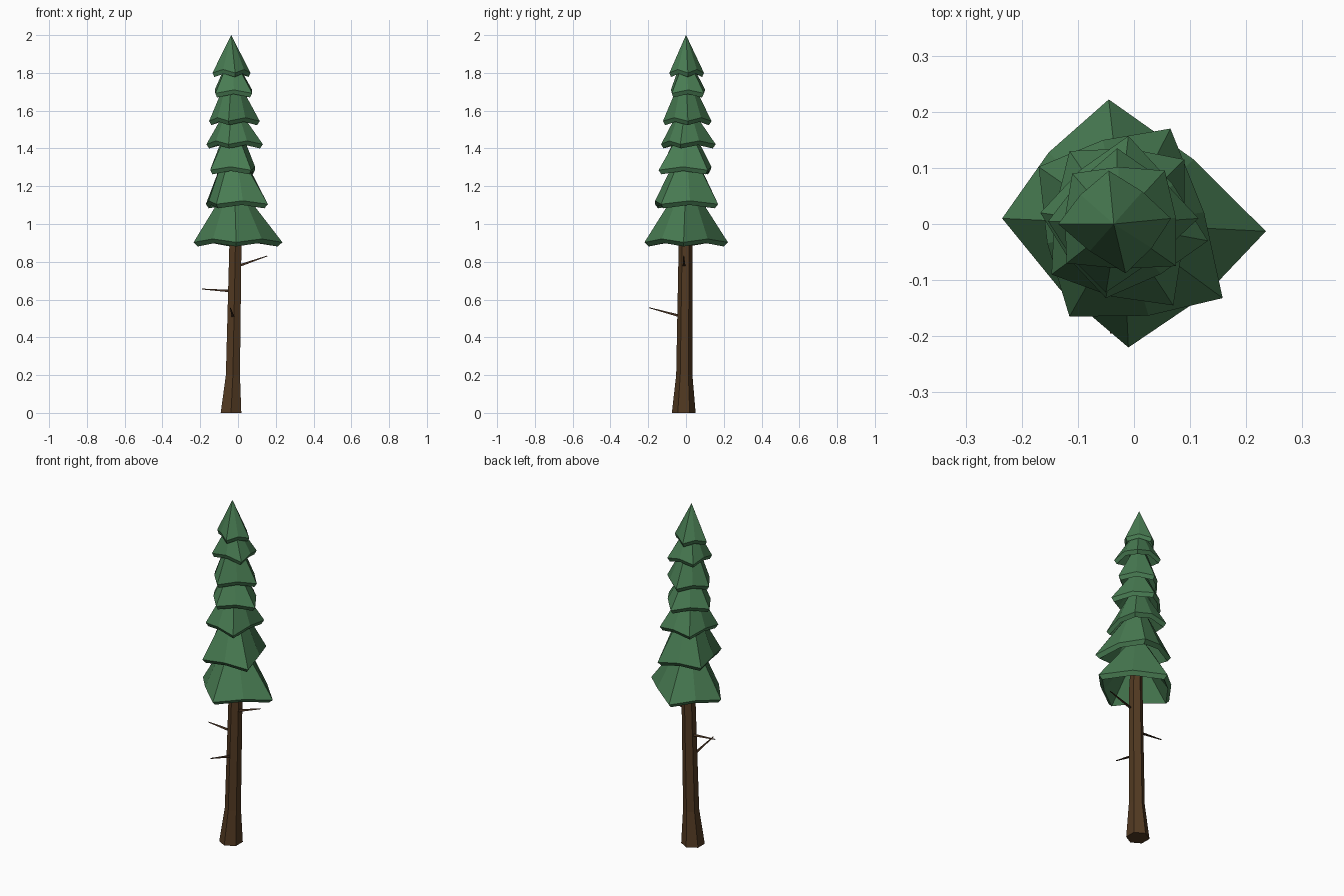
import bpy
from mathutils import Vector
from math import sin, cos, pi

if "Cube" in bpy.data.objects:
    bpy.data.objects.remove(bpy.data.objects["Cube"])


def material(name, color):
    m = bpy.data.materials.new(name)
    m.diffuse_color = (*color, 1)
    m.use_nodes = True
    m.node_tree.nodes["Principled BSDF"].inputs["Base Color"].default_value = m.diffuse_color
    return m


BARK = material("bark", (0.085, 0.042, 0.016))
TWIG = material("twig_bark", (0.05, 0.025, 0.012))
NEEDLES = material("needles", (0.065, 0.20, 0.085))


def loft(name, rings, mat):
    """Skin a list of equal-length rings and cap both ends."""
    n = len(rings[0])
    verts = [v for r in rings for v in r]
    faces = [tuple(reversed(range(n))),
             tuple(range(len(verts) - n, len(verts)))]
    for k in range(len(rings) - 1):
        for i in range(n):
            j = (i + 1) % n
            faces.append((k * n + i, k * n + j, (k + 1) * n + j, (k + 1) * n + i))
    mesh = bpy.data.meshes.new(name)
    mesh.from_pydata(verts, [], faces)
    mesh.materials.append(mat)
    obj = bpy.data.objects.new(name, mesh)
    bpy.context.collection.objects.link(obj)
    return obj


# Six-sided trunk, flared at the foot and slightly leaning
def hexagon(x, y, z, r):
    return [(x + r * cos(pi / 6 + i * pi / 3), y + r * sin(pi / 6 + i * pi / 3), z)
            for i in range(6)]


loft("trunk", [hexagon(-0.037, -0.012, 0, 0.063),
               hexagon(-0.027, -0.009, 0.2, 0.043),
               hexagon(-0.014, -0.002, 0.88, 0.037),
               hexagon(-0.02, 0, 1.2, 0.025)], BARK)


# Dead twigs: thin tapering three-sided sticks
def twig(name, start, end):
    a, b = Vector(start), Vector(end)
    d = (b - a).normalized()
    u = d.cross(Vector((0, 0, 1))).normalized()
    w = u.cross(d)
    rings = []
    for p, r in ((a, 0.009), (b, 0.003)):
        rings.append([p + r * (u * sin(t * 2 * pi / 3) + w * cos(t * 2 * pi / 3))
                      for t in range(3)])
    loft(name, rings, TWIG)


twig("twig_right", (0.0, -0.01, 0.775), (0.155, -0.012, 0.83))
twig("twig_left", (-0.03, 0.0, 0.642), (-0.19, 0.0, 0.655))
twig("twig_front", (-0.025, -0.03, 0.51), (-0.04, -0.195, 0.556))


# Foliage skirts: four drooping tips with shorter valleys, hollow underneath
def skirt(name, center, tips, rim_z, top_z, top_r):
    c = Vector((*center, 0))
    rim = []
    for i, t in enumerate(tips):
        a = Vector((*t, 0)) - c
        b = Vector((*tips[(i + 1) % 4], 0)) - c
        rim += [a, (a + b) * 0.5 * 1.1]
    lift = [0 if i % 2 == 0 else 0.018 for i in range(8)]

    def ring(scale, dz):
        return [c + p * scale + Vector((0, 0, rim_z + dz + h)) for p, h in zip(rim, lift)]

    def small(r, z):
        return [c + p.normalized() * r + Vector((0, 0, z)) for p in rim]

    h = top_z - rim_z
    loft(name, [small(top_r * 0.6, rim_z + h * 0.75), ring(0.9, -0.022),
                ring(1, 0), small(top_r, top_z)], NEEDLES)


TIERS = [
    ((-0.02, 0.0), [(0.235, -0.013), (-0.045, 0.222), (-0.235, 0.01), (-0.01, -0.22)], 0.903, 1.15, 0.065),
    ((-0.022, 0.0), [(0.158, -0.132), (0.065, 0.17), (-0.17, 0.102), (-0.115, -0.165)], 1.105, 1.33, 0.065),
    ((-0.026, 0.0), [(0.09, 0.115), (-0.115, 0.13), (-0.147, -0.09), (0.07, -0.145)], 1.285, 1.46, 0.055),
    ((-0.028, 0.0), [(0.132, -0.03), (-0.01, 0.157), (-0.167, 0.02), (-0.05, -0.132)], 1.422, 1.58, 0.05),
    ((-0.03, 0.0), [(0.115, 0.01), (-0.03, 0.135), (-0.153, 0.005), (-0.05, -0.122)], 1.545, 1.73, 0.045),
    ((-0.032, 0.0), [(0.075, -0.075), (0.055, 0.095), (-0.11, 0.09), (-0.12, -0.07)], 1.692, 1.84, 0.035),
    ((-0.036, 0.0), [(0.066, 0.01), (-0.045, 0.095), (-0.135, 0.0), (-0.015, -0.088)], 1.80, 2.0, 0.0005),
]
for i, tier in enumerate(TIERS):
    skirt(f"foliage_tier_{i + 1}", *tier)
